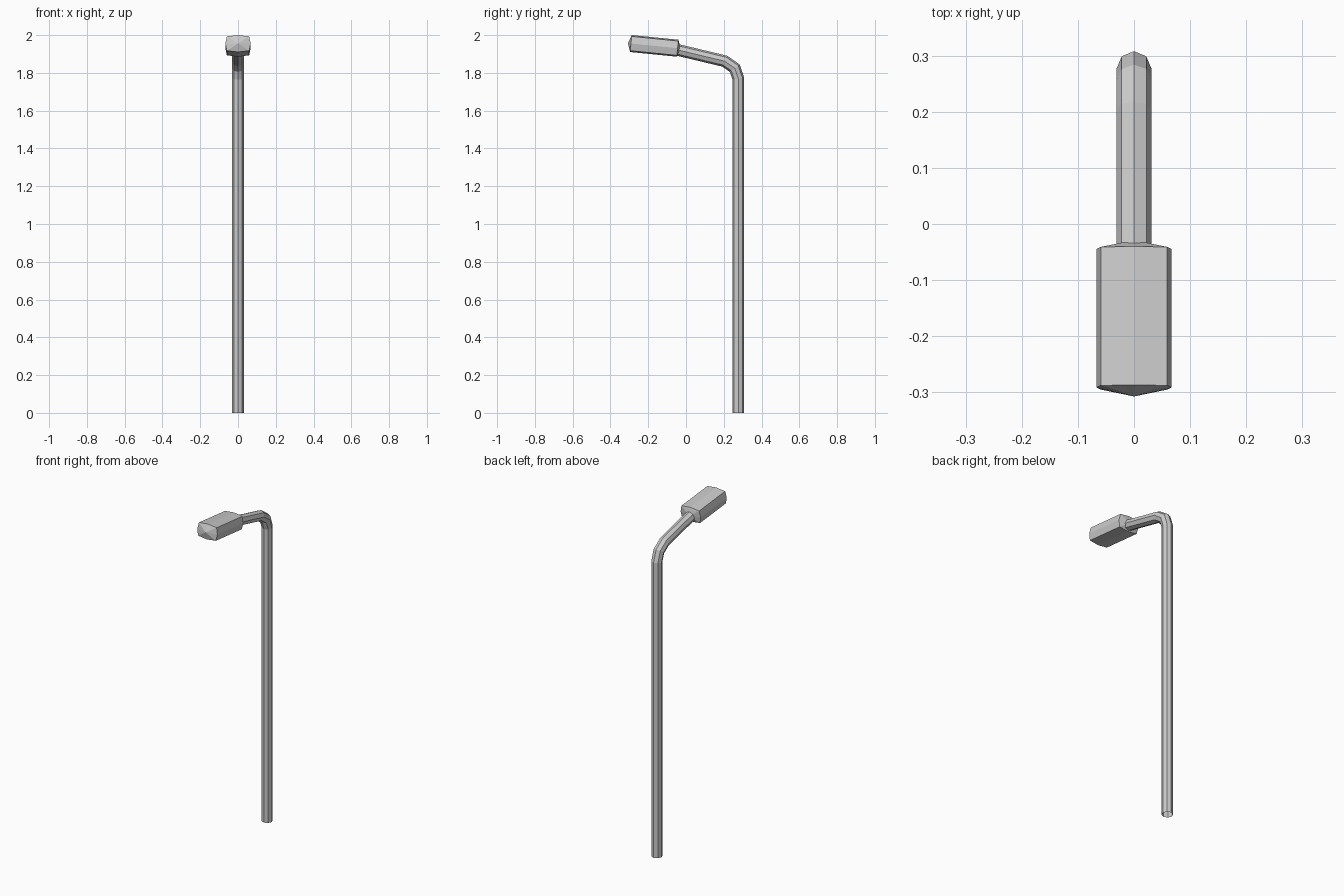
import bpy, bmesh
from math import sin, cos, pi, atan2, radians
from mathutils import Vector, Matrix

if "Cube" in bpy.data.objects:
    bpy.data.objects.remove(bpy.data.objects["Cube"])


def make_object(name, bm):
    mesh = bpy.data.meshes.new(name)
    bm.to_mesh(mesh)
    bm.free()
    obj = bpy.data.objects.new(name, mesh)
    bpy.context.collection.objects.link(obj)
    return obj


def bridge(bm, a, b):
    n = len(a)
    for i in range(n):
        j = (i + 1) % n
        bm.faces.new((a[i], a[j], b[j], b[i]))


# Pole and bent arm: eight-sided open tube with mitred joints
path = [Vector((0, y, z)) for y, z in
        [(0.277, 0), (0.277, 1.77), (0.258, 1.825), (0.205, 1.862), (-0.05, 1.923)]]
radius = 0.031
bm = bmesh.new()
rings = []
for i, p in enumerate(path):
    d_in = (p - path[i - 1]).normalized() if i > 0 else None
    d_out = (path[i + 1] - p).normalized() if i < len(path) - 1 else None
    d_in, d_out = d_in or d_out, d_out or d_in
    tangent = (d_in + d_out).normalized()
    side = Vector((1, 0, 0))
    outer = side.cross(tangent) * -1
    miter = 1 / tangent.dot(d_in)
    rings.append([bm.verts.new(p + radius * (side * cos(k * pi / 4)
                                             + outer * miter * sin(k * pi / 4)))
                  for k in range(8)])
for a, b in zip(rings, rings[1:]):
    bridge(bm, a, b)
bmesh.ops.recalc_face_normals(bm, faces=bm.faces)
make_object("pole_and_arm", bm)

# Lamp head: slightly crowned box section with shallow pointed ends
section = [(0.067, 0), (0.059, 0.038), (0, 0.045), (-0.059, 0.038),
           (-0.067, 0), (-0.059, -0.038), (0, -0.045), (0.059, -0.038)]
bm = bmesh.new()
ends = []
for s in (-1, 1):
    ring = [bm.verts.new((x, s * 0.124, z)) for x, z in section]
    apex = bm.verts.new((0, s * 0.14, 0))
    for i in range(8):
        bm.faces.new((ring[i], ring[(i + 1) % 8], apex))
    ends.append(ring)
bridge(bm, *ends)
bmesh.ops.recalc_face_normals(bm, faces=bm.faces)
bm.transform(Matrix.Translation((0, -0.168, 1.943)) @ Matrix.Rotation(radians(-5.7), 4, 'X'))
make_object("lamp_head", bm)
